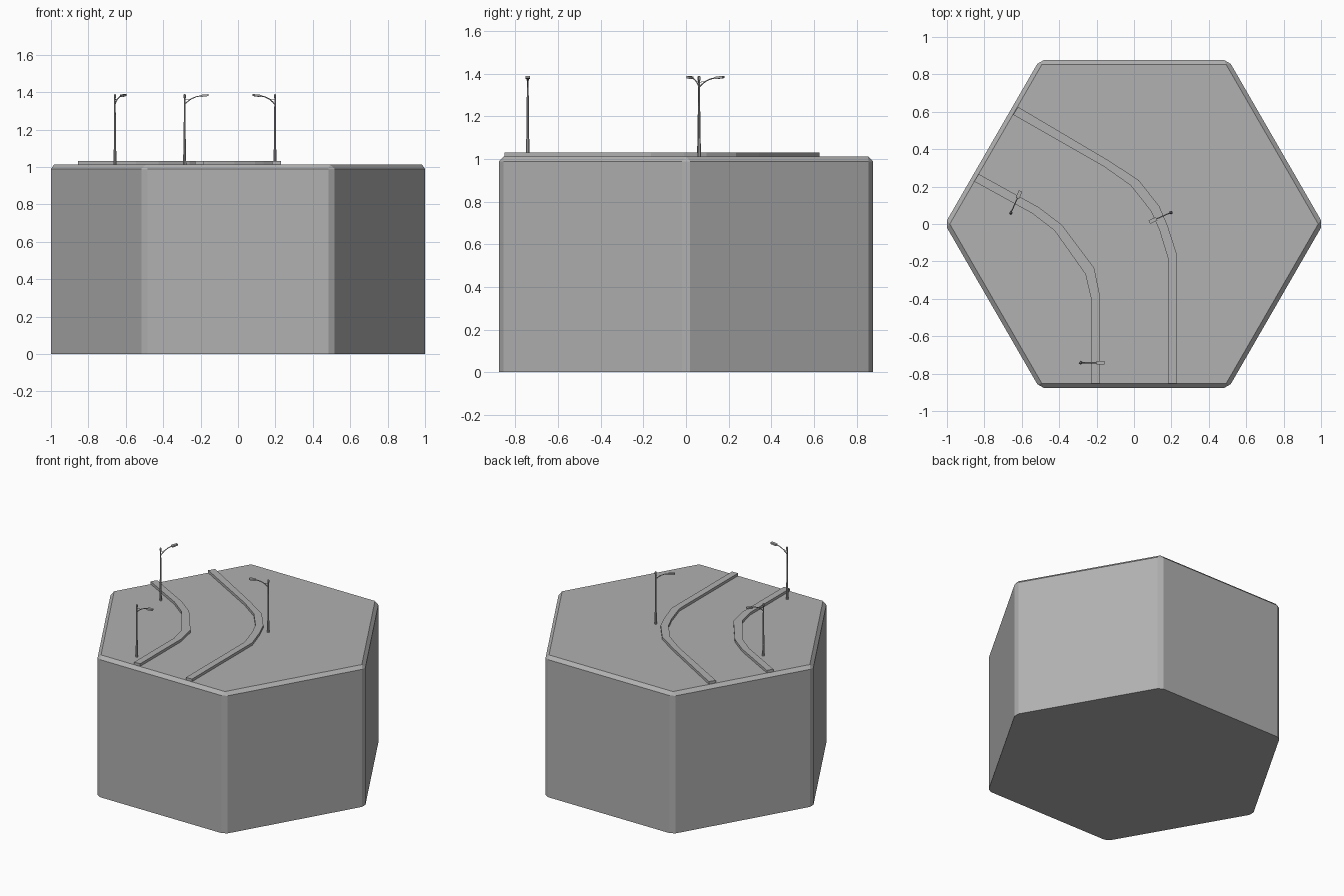
import bpy, bmesh, math
from mathutils import Vector, Matrix

if "Cube" in bpy.data.objects:
    bpy.data.objects.remove(bpy.data.objects["Cube"])

TOP = 1.012

# dark grey used on every part
grey = bpy.data.materials.new("dark_grey")
grey.diffuse_color = (0.44, 0.44, 0.44, 1)
grey.use_nodes = True
grey.node_tree.nodes["Principled BSDF"].inputs["Base Color"].default_value = grey.diffuse_color


def finish(name, bm):
    bmesh.ops.recalc_face_normals(bm, faces=bm.faces)
    me = bpy.data.meshes.new(name)
    bm.to_mesh(me)
    bm.free()
    me.materials.append(grey)
    ob = bpy.data.objects.new(name, me)
    bpy.context.collection.objects.link(ob)
    return ob


def loft(bm, rings):
    # skin a list of equal-length rings and cap both ends
    vs = [[bm.verts.new(p) for p in r] for r in rings]
    n = len(vs[0])
    for a, b in zip(vs, vs[1:]):
        for i in range(n):
            j = (i + 1) % n
            bm.faces.new((a[i], a[j], b[j], b[i]))
    bm.faces.new(vs[0][::-1])
    bm.faces.new(vs[-1])


def tile():
    # hexagonal block with chamfered top rim and upright corners
    bm = bmesh.new()
    rad, cham = 1.0115, 0.023
    loft(bm, [[(rad * math.cos(math.radians(60 * k)), rad * math.sin(math.radians(60 * k)), z)
               for k in range(6)] for z in (0, TOP)])
    edges = [e for e in bm.edges if max(v.co.z for v in e.verts) > 0.5]
    bmesh.ops.bevel(bm, geom=edges, offset=cham, offset_type='OFFSET', segments=1,
                    profile=0.5, affect='EDGES')
    finish("hex_tile", bm)


def kerb(name, left, right):
    # strip between two plan outlines, from the tile surface up
    bm = bmesh.new()
    lo, hi = TOP - 0.012, 1.031
    loft(bm, [[(*a, lo), (*b, lo), (*b, hi), (*a, hi)] for a, b in zip(left, right)])
    finish(name, bm)


def tube(bm, path, radii, sides=8):
    # path lies in the local xz plane
    rings = []
    pts = [Vector((x, 0, z)) for x, z in path]
    for i, p in enumerate(pts):
        d = (pts[min(i + 1, len(pts) - 1)] - pts[max(i - 1, 0)]).normalized()
        side = Vector((0, 1, 0))
        up = d.cross(side)
        rings.append([p + radii[i] * (math.cos(t) * side + math.sin(t) * up)
                      for t in (2 * math.pi * k / sides for k in range(sides))])
    loft(bm, rings)


def lamp(name, x, y, angle):
    bm = bmesh.new()
    # stepped tapering post with cap
    tube(bm, [(0, -0.004), (0, 0.02), (0, 0.08), (0, 0.085), (0, 0.355), (0, 0.358),
              (0, 0.372), (0, 0.377)],
         [0.009, 0.008, 0.0075, 0.006, 0.0042, 0.0065, 0.0065, 0.003])
    # curved arm and upper stay
    tube(bm, [(0, 0.322), (0.015, 0.337), (0.035, 0.352), (0.06, 0.363), (0.09, 0.369)],
         [0.003] * 5, 6)
    tube(bm, [(0, 0.348), (0.03, 0.35)], [0.0015] * 2, 6)
    # lamp head
    loft(bm, [[(px, -w, z0), (px, w, z0), (px, w, z1), (px, -w, z1)]
              for px, w, z0, z1 in ((0.084, 0.009, 0.362, 0.372), (0.095, 0.01, 0.363, 0.375),
                                    (0.127, 0.01, 0.367, 0.377))])
    ob = finish(name, bm)
    ob.matrix_world = Matrix.Translation((x, y, TOP)) @ Matrix.Rotation(math.radians(angle), 4, 'Z')


tile()
kerb("outer_kerb",
     [(-.62, .626), (-.14, .342), (.025, .235), (.135, .095), (.18, -.01), (.23, -.165), (.23, -.852)],
     [(-.646, .584), (-.162, .308), (-.018, .206), (.09, .07), (.135, -.03), (.183, -.187), (.183, -.852)])
kerb("inner_kerb",
     [(-.83, .267), (-.51, .09), (-.385, -.005), (-.213, -.235), (-.182, -.385), (-.182, -.852)],
     [(-.855, .228), (-.545, .057), (-.425, -.035), (-.26, -.268), (-.229, -.4), (-.229, -.852)])
lamp("street_lamp_left", -0.658, 0.06, 66)
lamp("street_lamp_front", -0.285, -0.742, 0)
lamp("street_lamp_right", 0.198, 0.062, 204)
